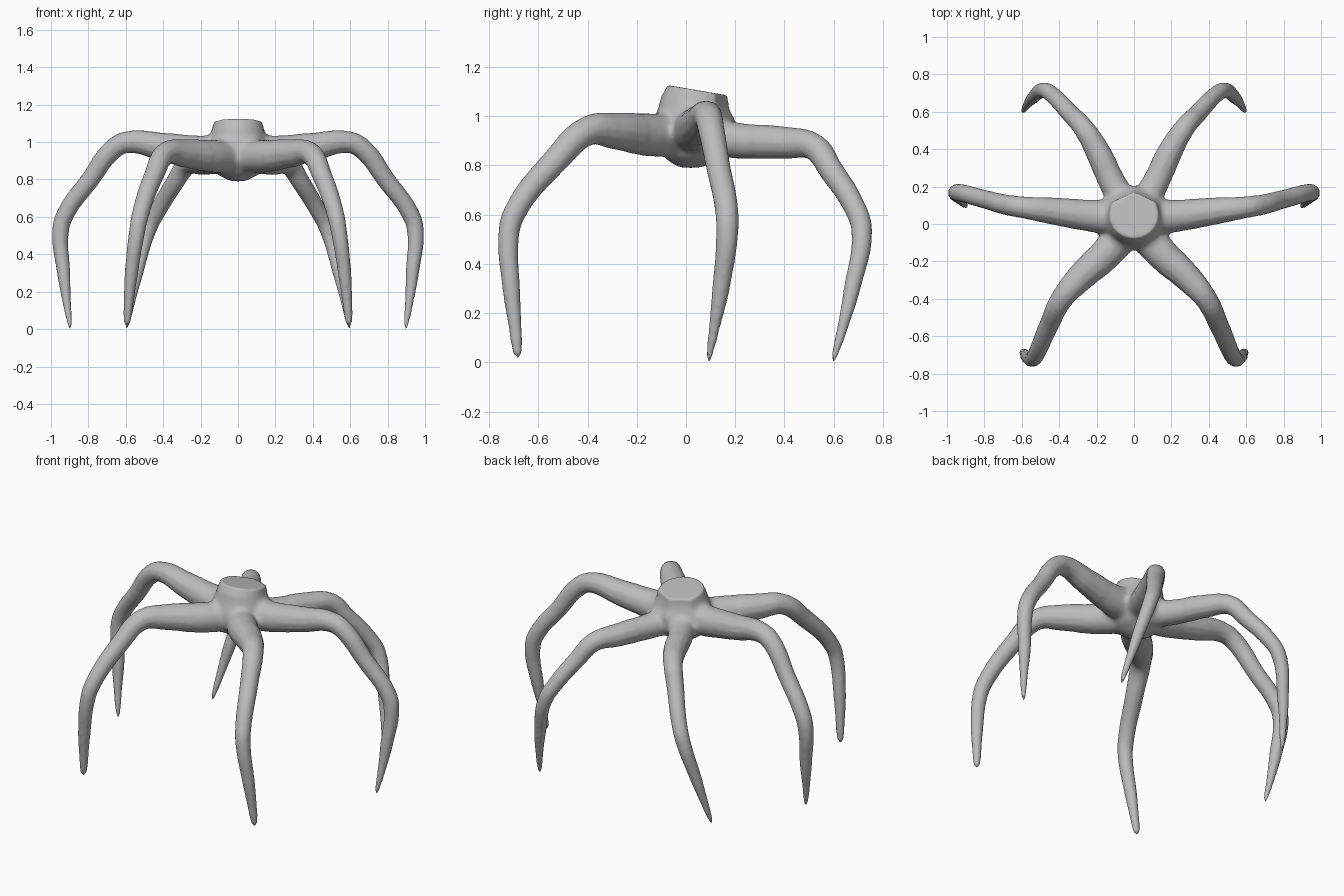
import bpy, bmesh, math

if "Cube" in bpy.data.objects:
    bpy.data.objects.remove(bpy.data.objects["Cube"])

grey = bpy.data.materials.new("plain grey")
grey.diffuse_color = (0.5, 0.5, 0.5, 1)
grey.use_nodes = True
grey.node_tree.nodes["Principled BSDF"].inputs["Base Color"].default_value = grey.diffuse_color

# Legs on the +x side: x, y, z, radius from root to tip
LEGS = {
    "front_leg": [(0.03, -0.03, 0.92, 0.09), (0.15, -0.16, 0.925, 0.09), (0.29, -0.29, 0.94, 0.075),
                  (0.385, -0.40, 0.94, 0.06), (0.45, -0.53, 0.82, 0.053), (0.525, -0.70, 0.60, 0.046),
                  (0.54, -0.72, 0.52, 0.043), (0.57, -0.71, 0.30, 0.036), (0.588, -0.69, 0.10, 0.024),
                  (0.593, -0.685, 0.04, 0.017), (0.595, -0.683, 0.02, 0.004)],
    "middle_leg": [(0.03, 0.04, 0.94, 0.09), (0.18, 0.04, 0.945, 0.092), (0.40, 0.065, 0.975, 0.075),
                   (0.60, 0.09, 0.998, 0.058), (0.67, 0.10, 0.96, 0.055), (0.79, 0.13, 0.80, 0.05),
                   (0.92, 0.165, 0.62, 0.048), (0.947, 0.168, 0.54, 0.046), (0.932, 0.142, 0.30, 0.036),
                   (0.91, 0.108, 0.10, 0.019), (0.90, 0.096, 0.03, 0.011), (0.898, 0.094, 0.004, 0.003)],
    "back_leg": [(0.03, 0.07, 0.92, 0.08), (0.115, 0.22, 0.90, 0.075), (0.20, 0.40, 0.892, 0.066),
                 (0.275, 0.52, 0.875, 0.055), (0.34, 0.59, 0.78, 0.05), (0.43, 0.685, 0.63, 0.045),
                 (0.475, 0.714, 0.54, 0.043), (0.54, 0.675, 0.30, 0.034), (0.58, 0.625, 0.10, 0.019),
                 (0.592, 0.605, 0.03, 0.011), (0.596, 0.60, 0.004, 0.003)],
}


def make_leg(name, points, side):
    """Tapered round tube along a smooth path."""
    curve = bpy.data.curves.new(name, 'CURVE')
    curve.dimensions = '3D'
    curve.bevel_depth = 1.0
    curve.bevel_resolution = 4
    curve.resolution_u = 6
    curve.use_fill_caps = True
    spline = curve.splines.new('BEZIER')
    spline.bezier_points.add(len(points) - 1)
    for bp, (x, y, z, r) in zip(spline.bezier_points, points):
        bp.co = (side * x, y, z)
        bp.radius = r
        bp.handle_left_type = bp.handle_right_type = 'AUTO'
    ob = bpy.data.objects.new(name, curve)
    bpy.context.collection.objects.link(ob)
    return ob


def make_body():
    """Stacked rings: height, half width, front y, back y, tilt."""
    rings = [(0.79, 0.04, -0.03, 0.07, 0), (0.83, 0.12, -0.09, 0.15, 0), (0.90, 0.16, -0.135, 0.20, 0),
             (0.98, 0.165, -0.135, 0.21, 0), (1.03, 0.155, -0.115, 0.185, 0.05),
             (1.08, 0.14, -0.10, 0.175, 0.12), (1.127, 0.13, -0.075, 0.17, 0.17)]
    n = 24
    bm = bmesh.new()
    loops = []
    for z, w, y0, y1, tilt in rings:
        loop = []
        for i in range(n):
            a = 2 * math.pi * i / n
            x, s = w * math.cos(a), math.sin(a)
            mid = (y0 + y1) / 2
            if s > 0:  # the back half comes to a blunt point
                s = max(0, 1 - 0.42 * abs(math.cos(a)) / 0.87) if s >= 0.5 else s * 1.16
            y = mid + s * (y1 - y0) / 2
            loop.append(bm.verts.new((x, y, z - tilt * (y + 0.08))))
        loops.append(loop)
    for a, b in zip(loops, loops[1:]):
        for i in range(n):
            j = (i + 1) % n
            bm.faces.new((a[i], a[j], b[j], b[i]))
    bm.faces.new(loops[0][::-1])
    bm.faces.new(loops[-1])
    mesh = bpy.data.meshes.new("body")
    bm.to_mesh(mesh)
    bm.free()
    ob = bpy.data.objects.new("body", mesh)
    bpy.context.collection.objects.link(ob)
    return ob


body = make_body()
legs = [make_leg(name, pts, side) for name, pts in LEGS.items() for side in (1, -1)]

# Fuse legs and body into one skin
bpy.ops.object.select_all(action='DESELECT')
for leg in legs:
    leg.select_set(True)
bpy.context.view_layer.objects.active = legs[0]
bpy.ops.object.convert(target='MESH')
body.select_set(True)
bpy.context.view_layer.objects.active = body
bpy.ops.object.join()
body.name = "six_legged_body"
body.data.remesh_voxel_size = 0.011
bpy.ops.object.voxel_remesh()

# Soften the leg roots strongly, the rest lightly, leaving the flat cap crisp
bm = bmesh.new()
bm.from_mesh(body.data)
roots = [v for v in bm.verts if math.hypot(v.co.x, v.co.y - 0.03) < 0.32 and v.co.z < 1.06]
rest = [v for v in bm.verts if v.co.z > 0.1]
for verts, count in ((roots, 14), (rest, 2)):
    for _ in range(count):
        bmesh.ops.smooth_vert(bm, verts=verts, factor=0.5, use_axis_x=True, use_axis_y=True, use_axis_z=True)
bm.to_mesh(body.data)
bm.free()

body.data.materials.clear()
body.data.materials.append(grey)
bpy.ops.object.shade_smooth_by_angle(angle=math.radians(50))
